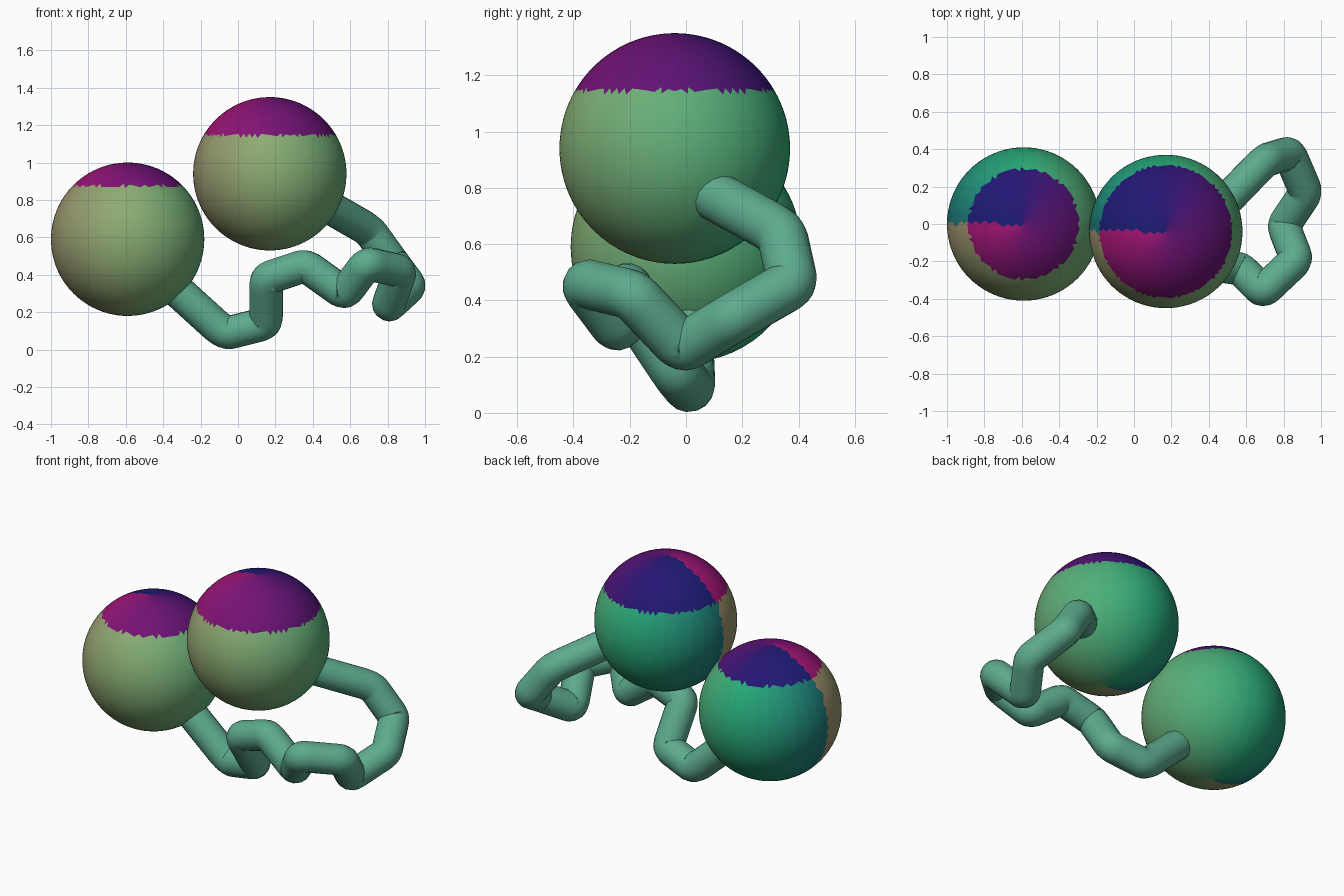
import bpy, math
from mathutils import Vector

if "Cube" in bpy.data.objects:
    bpy.data.objects.remove(bpy.data.objects["Cube"])

R = 0.41
SECTORS = 32

# Colour stops around each ball: left -> front -> right -> back -> left
BODY = [(.34, .27, .15), (.26, .42, .17), (.12, .43, .19), (.02, .42, .19), (.01, .17, .18)]
CAP = [(.38, .007, .17), (.19, .006, .18), (.11, .006, .17), (.02, .007, .17), (.01, .012, .18)]


def make_mat(name, rgb):
    m = bpy.data.materials.new(name)
    m.diffuse_color = (*rgb, 1)
    m.use_nodes = True
    m.node_tree.nodes["Principled BSDF"].inputs["Base Color"].default_value = m.diffuse_color
    return m


def gradient(stops, t):
    f = t * (len(stops) - 1)
    i = min(int(f), len(stops) - 2)
    return Vector(stops[i]).lerp(Vector(stops[i + 1]), f - i)


mats = [make_mat(f"{n}_{i}", gradient(s, (i + .5) / SECTORS))
        for n, s in (("body", BODY), ("cap", CAP)) for i in range(SECTORS)]


# Ball with a purple cap above the given height
def ball(name, centre, cap_z):
    bpy.ops.mesh.primitive_ico_sphere_add(subdivisions=5, radius=R, location=centre)
    ob = bpy.context.object
    ob.name = name
    for m in mats:
        ob.data.materials.append(m)
    for p in ob.data.polygons:
        c = p.center
        t = (math.atan2(c.y, c.x) + math.pi) / (2 * math.pi)
        s = min(int(t * SECTORS), SECTORS - 1)
        p.material_index = s + (SECTORS if c.z + centre[2] > cap_z else 0)
    bpy.ops.object.shade_smooth()


ball("lower_ball", (-.59, 0, .59), .875)
ball("upper_ball", (.17, -.04, .94), 1.145)

# Winding tube joining the balls, corners slightly rounded
path = [Vector(p) for p in (
    (-.45, 0, .43), (-.07, .015, .085), (.15, -.03, .14), (.15, -.19, .38),
    (.36, -.21, .45), (.57, -.24, .30), (.69, -.36, .46), (.87, -.19, .42),
    (.80, -.01, .23), (.92, .17, .34), (.83, .38, .46), (.70, .34, .64),
    (.42, .05, .80))]
pts = [path[0]]
for a, b, c in zip(path, path[1:], path[2:]):
    pts += [b.lerp(a, .3), b, b.lerp(c, .3)]
pts.append(path[-1])

cu = bpy.data.curves.new("connecting_tube", 'CURVE')
cu.dimensions = '3D'
cu.bevel_depth = .09
cu.bevel_resolution = 6
cu.use_fill_caps = True
sp = cu.splines.new('NURBS')
sp.points.add(len(pts) - 1)
for sp_pt, p in zip(sp.points, pts):
    sp_pt.co = (*p, 1)
sp.order_u = 3
sp.resolution_u = 5
sp.use_endpoint_u = True
cu.materials.append(make_mat("tube_green", (.11, .41, .27)))
tube = bpy.data.objects.new("connecting_tube", cu)
bpy.context.collection.objects.link(tube)
